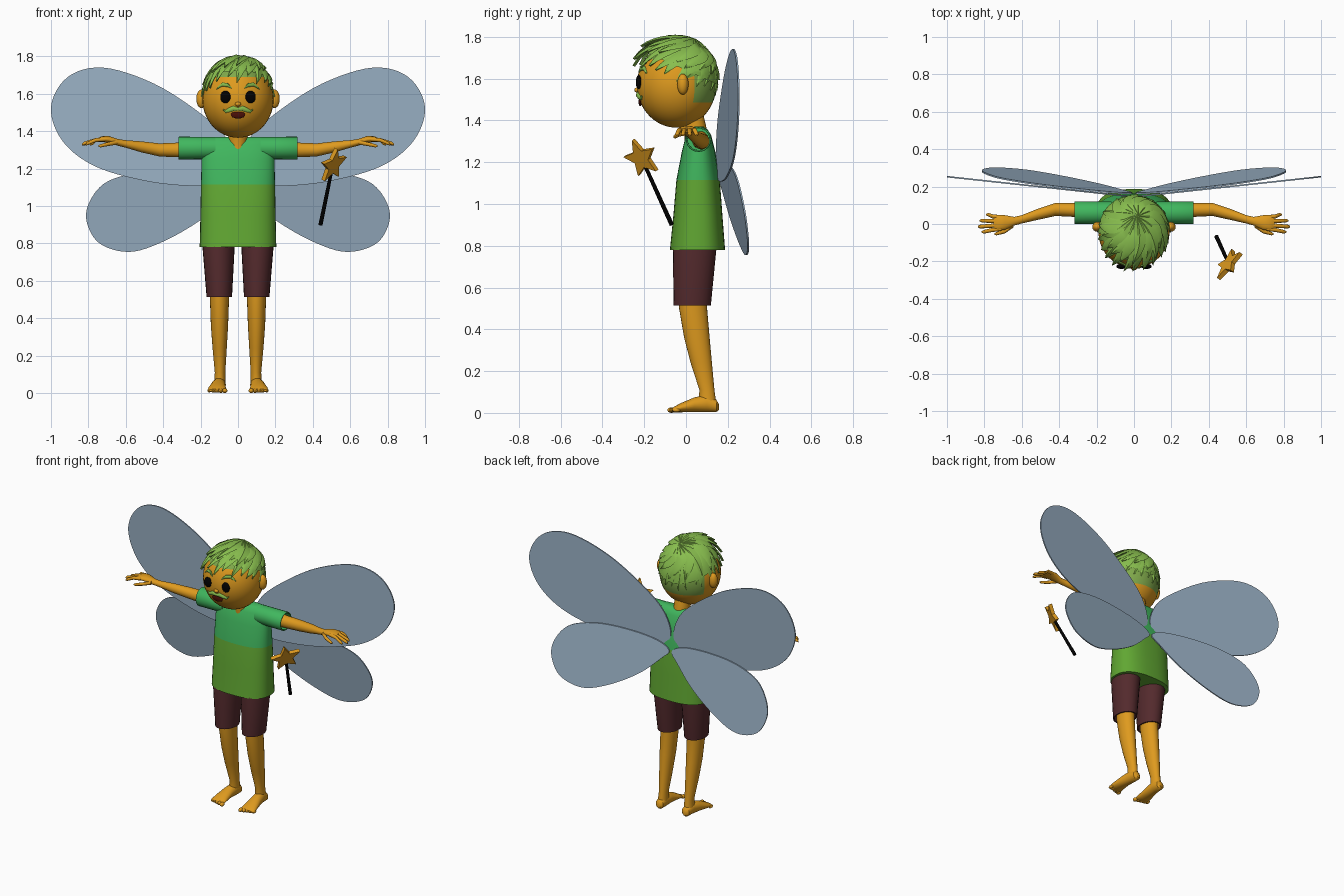
import bpy, bmesh, math, random
from mathutils import Vector, Matrix

if "Cube" in bpy.data.objects:
    bpy.data.objects.remove(bpy.data.objects["Cube"])

random.seed(4)


def material(name, r, g, b):
    m = bpy.data.materials.new(name)
    m.diffuse_color = (r ** 2.2, g ** 2.2, b ** 2.2, 1)
    m.use_nodes = True
    m.node_tree.nodes["Principled BSDF"].inputs["Base Color"].default_value = m.diffuse_color
    return m


SKIN = material("skin", .87, .60, .14)
HAIR = material("hair_green", .53, .74, .31)
SCALP = material("scalp_green", .50, .66, .30)
SHIRT_TOP = material("shirt_green", .26, .71, .37)
SHIRT_LOW = material("shirt_lime", .38, .65, .21)
SHORTS = material("maroon", .33, .18, .19)
WING = material("wing_blue", .60, .69, .77)
BLACK = material("black", .03, .03, .03)
MOUTH = material("mouth_red", .30, .09, .06)


def finish(name, bm, mats, smooth=True):
    bmesh.ops.recalc_face_normals(bm, faces=bm.faces)
    me = bpy.data.meshes.new(name)
    bm.to_mesh(me)
    bm.free()
    ob = bpy.data.objects.new(name, me)
    bpy.context.collection.objects.link(ob)
    for m in mats if isinstance(mats, list) else [mats]:
        me.materials.append(m)
    if smooth:
        bpy.ops.object.select_all(action='DESELECT')
        ob.select_set(True)
        bpy.context.view_layer.objects.active = ob
        bpy.ops.object.shade_smooth_by_angle(angle=math.radians(40))
    return ob


def loft(name, rings, mats, axis='z', sx=1, n=24, p=2, rule=None):
    """Join rings (x, y, z, radius_a, radius_b) lying square to an axis; sx=-1 mirrors."""
    bm = bmesh.new()
    loops = []
    for x, y, z, a, b in rings:
        loop = []
        for i in range(n):
            t = 2 * math.pi * i / n
            c, s = math.cos(t), math.sin(t)
            u = a * math.copysign(abs(c) ** (2 / p), c)
            v = b * math.copysign(abs(s) ** (2 / p), s)
            d = {'z': (u, v, 0), 'x': (0, u, v), 'y': (u, 0, v)}[axis]
            loop.append(bm.verts.new(((x + d[0]) * sx, y + d[1], z + d[2])))
        loops.append(loop)
    for A, B in zip(loops, loops[1:]):
        for i in range(n):
            j = (i + 1) % n
            bm.faces.new((A[i], A[j], B[j], B[i]))
    bm.faces.new(loops[0])
    bm.faces.new(loops[-1])
    if rule:
        for f in bm.faces:
            f.material_index = rule(f.calc_center_median())
    return finish(name, bm, mats)


def ball(name, loc, rad, mats, seg=16, rule=None):
    bm = bmesh.new()
    bmesh.ops.create_uvsphere(bm, u_segments=seg, v_segments=seg * 3 // 4, radius=1,
                              matrix=Matrix.Translation(loc) @ Matrix.Diagonal((*rad, 1)))
    if rule:
        for f in bm.faces:
            f.material_index = rule(f.calc_center_median())
    return finish(name, bm, mats)


def plate(name, front, back, mat):
    bm = bmesh.new()
    A = [bm.verts.new(p) for p in front]
    B = [bm.verts.new(p) for p in back]
    bm.faces.new(A)
    bm.faces.new(B)
    for i in range(len(A)):
        j = (i + 1) % len(A)
        bm.faces.new((A[i], A[j], B[j], B[i]))
    return finish(name, bm, mat, False)


def closed_curve(pts, steps=6):
    """Smooth loop through the points."""
    out, n = [], len(pts)
    for i in range(n):
        a, b, c, d = (Vector(pts[(i + k) % n]) for k in (-1, 0, 1, 2))
        for s in range(steps):
            t = s / steps
            out.append(.5 * (2 * b + (c - a) * t + (2 * a - 5 * b + 4 * c - d) * t * t
                             + (3 * b - a - 3 * c + d) * t ** 3))
    return out


# Head, with a painted scalp at the back
HC, HR = Vector((0, -.045, 1.57)), Vector((.19, .19, .205))
ball("head", HC, HR, [SKIN, SCALP], 40,
     lambda c: int((c.y > .03 and c.z > 1.48) or c.z > 1.69))
loft("neck", [(0, .05, 1.25, .052, .058), (0, .05, 1.33, .052, .056),
              (0, .03, 1.42, .05, .055)], SKIN)


def face_y(x, z):
    return HC.y - HR.y * math.sqrt(1 - (x / HR.x) ** 2 - ((z - HC.z) / HR.z) ** 2)


def face_strip(name, pts, sx):
    loft(name, [(x, face_y(x, z) - .002, z, .009 if r > .004 else .004, r)
                for x, z, r in pts], HAIR, 'x', sx, 10)


# Face details
ball("nose", (0, face_y(0, 1.545), 1.545), (.016, .014, .012), SKIN)
ball("mouth", (0, face_y(0, 1.488), 1.488), (.038, .008, .02), MOUTH)
for sx in (1, -1):
    ball("eye", (sx * .067, face_y(.067, 1.583) - .004, 1.583), (.028, .014, .033), BLACK, 20)
    face_strip("eyebrow", [(.036, 1.633, .004), (.055, 1.647, .011), (.085, 1.65, .011),
                           (.115, 1.626, .003)], sx)
    face_strip("moustache", [(0, 1.518, .008), (.025, 1.522, .015), (.05, 1.512, .013),
                             (.067, 1.506, .008), (.08, 1.516, .003)], sx)
    ball("ear", (sx * .195, -.015, 1.573), (.028, .027, .05), SKIN)

# Hair: a cap covered by two layers of swept, pointed locks
bm = bmesh.new()
bmesh.ops.create_uvsphere(bm, u_segments=32, v_segments=24, radius=1,
                          matrix=Matrix.Translation(HC) @ Matrix.Diagonal((*(HR * 1.05), 1)))
bmesh.ops.bisect_plane(bm, geom=bm.verts[:] + bm.edges[:] + bm.faces[:], clear_inner=True,
                       plane_co=(0, -.045, 1.66), plane_no=(0, .45, 1))
finish("hair_cap", bm, HAIR)


def lock(bm, crown, azim, elev, width, base, lift, twist):
    end = Vector((math.sin(azim) * math.cos(elev), -math.cos(azim) * math.cos(elev),
                  math.sin(elev)))
    side = crown.cross(end).normalized()
    rows, n = [], 8
    for i in range(n + 1):
        t = i / n
        d = crown.slerp(end, t)
        d = (d + side * twist * math.sin(math.pi * t)).normalized()
        k = base + lift * t * t
        c = HC + Vector((d.x * HR.x, d.y * HR.y, d.z * HR.z)) * k
        w = width * (math.sin(math.pi * (.15 + .85 * t)) ** .7 if t < 1 else .03)
        rows.append([bm.verts.new(c + side * w * s + d * h)
                     for s, h in ((-1, -.004), (-.3, .014 * (1 - t)), (1, -.004), (0, -.014))])
    for A, B in zip(rows, rows[1:]):
        for i in range(4):
            j = (i + 1) % 4
            bm.faces.new((A[i], A[j], B[j], B[i]))
    bm.faces.new(rows[0])
    bm.faces.new(rows[-1])


bm = bmesh.new()
crown = Vector((.08, .4, .9)).normalized()
for count, rise, base in ((24, 0, 1.05), (17, 20, 1.11)):
    for i in range(count):
        a = 2 * math.pi * (i + random.uniform(-.25, .25)) / count
        front = max(0, math.cos(a))
        el = math.radians(8 + 18 * math.cos(a) + rise + random.uniform(-5, 5))
        lock(bm, crown, a, el, random.uniform(.028, .038), base,
             .28 * front ** 2 * random.uniform(.5, 1) - .01, random.uniform(.1, .28))
finish("hair_locks", bm, HAIR)

# Shirt: two colours split at a fixed height, with hollow sleeves
loft("shirt", [(0, .055, .78, .205, .132), (0, .057, .95, .201, .117),
               (0, .058, 1.115, .198, .104), (0, .06, 1.25, .195, .08),
               (0, .06, 1.33, .188, .06), (0, .06, 1.358, .178, .042),
               (0, .06, 1.37, .15, .022)],
     [SHIRT_TOP, SHIRT_LOW], n=40, p=2.5, rule=lambda c: int(c.z < 1.115))

for sx in (1, -1):
    loft("sleeve", [(x, .06, 1.31, r, r) for x, r in
                    ((.12, .06), (.2, .06), (.316, .061), (.319, .059), (.318, .053), (.2, .052))],
         SHIRT_TOP, 'x', sx)

    # Arm, palm and fingers
    loft("arm", [(.2, .07, 1.305, .04, .042), (.32, .075, 1.3, .037, .039),
                 (.42, .078, 1.3, .035, .035), (.52, .05, 1.317, .029, .029),
                 (.6, .025, 1.332, .022, .02), (.64, .015, 1.34, .023, .018),
                 (.69, .008, 1.356, .039, .018), (.73, .006, 1.358, .043, .015),
                 (.75, .006, 1.353, .036, .01)], SKIN, 'x', sx)
    for y0, x1, y1 in ((-.026, .815, -.042), (-.006, .835, -.014), (.015, .825, .018),
                       (.036, .79, .05)):
        loft("finger", [(.71, y0, 1.357, .011, .011), (.76, y0 * .6 + y1 * .4, 1.353, .011, .011),
                        (x1 - .012, y1, 1.335, .01, .01), (x1, y1, 1.328, .004, .004)],
             SKIN, 'x', sx, 10)
    loft("thumb", [(.645, -.005, 1.34, .014, .012), (.69, -.038, 1.332, .012, .011),
                   (.735, -.052, 1.322, .009, .009), (.747, -.054, 1.32, .004, .004)],
         SKIN, 'x', sx, 10)

    # Shorts, leg, foot and toes
    loft("shorts_leg", [(.1, .045, .85, .085, .1), (.104, .041, .78, .086, .104),
                        (.1, .03, .515, .068, .089), (.1, .03, .515, .06, .08),
                        (.1, .032, .56, .06, .08)], SHORTS, sx=sx)
    loft("leg", [(.1, .033, .6, .053, .07), (.099, .034, .5, .051, .067),
                 (.099, .052, .36, .046, .061), (.098, .073, .24, .038, .051),
                 (.096, .1, .11, .028, .036), (.098, .103, .045, .031, .042)], SKIN, sx=sx)
    loft("foot", [(.097, .157, .028, .012, .014), (.098, .145, .034, .028, .03),
                  (.099, .1, .045, .034, .041), (.106, .04, .039, .038, .035),
                  (.111, -.02, .026, .047, .023), (.112, -.055, .017, .05, .014),
                  (.112, -.066, .014, .046, .008)], SKIN, 'y', sx)
    for i in range(5):
        ball("toe", (sx * (.07 + .021 * i), -.07 + .006 * i, .013),
             (.014 - .001 * i, .019, .013 - .0008 * i), SKIN, 10)

    # Wings: thin tilted plates
    upper = [(.01, 1.21), (.06, 1.36), (.2, 1.495), (.45, 1.655), (.72, 1.74), (.91, 1.69),
             (1, 1.53), (.94, 1.35), (.77, 1.215), (.5, 1.135), (.25, 1.108), (.08, 1.125)]
    lower = [(.01, 1.11), (.1, 1.16), (.3, 1.185), (.52, 1.18), (.7, 1.13), (.79, 1.03),
             (.81, .92), (.74, .8), (.58, .755), (.4, .81), (.2, .925), (.06, 1.05)]
    for name, pts, y0, b, c in (("upper_wing", upper, .145, .108, 0),
                                ("lower_wing", lower, .16, .116, .16)):
        mid = [Vector((sx * q.x, y0 + b * q.x + c * (1.13 - q.y), q.y))
               for q in closed_curve(pts)]
        off = Vector((0, .004, 0))
        plate(name, [q - off for q in mid], [q + off for q in mid], WING)

# Wand stick and star
foot_pt, star_pt = Vector((.441, -.068, .90)), Vector((.507, -.213, 1.22))
axis = (star_pt - foot_pt).normalized()
bm = bmesh.new()
bmesh.ops.create_cone(bm, cap_ends=True, segments=12, radius1=.011, radius2=.009,
                      depth=(star_pt - foot_pt).length - .03,
                      matrix=Matrix.Translation((foot_pt + star_pt) / 2 - axis * .015)
                      @ axis.to_track_quat('Z', 'Y').to_matrix().to_4x4())
finish("wand_stick", bm, BLACK)
normal = Vector((.75, -.66, 0))
normal = (normal - axis * normal.dot(axis)).normalized()
across = axis.cross(normal)
ring = []
for i in range(10):
    r, t = (.098 if i % 2 == 0 else .045), math.pi * i / 5
    ring.append(star_pt + axis * r * math.cos(t) + across * r * math.sin(t))
plate("wand_star", [q + normal * .012 for q in ring], [q - normal * .012 for q in ring], SKIN)
